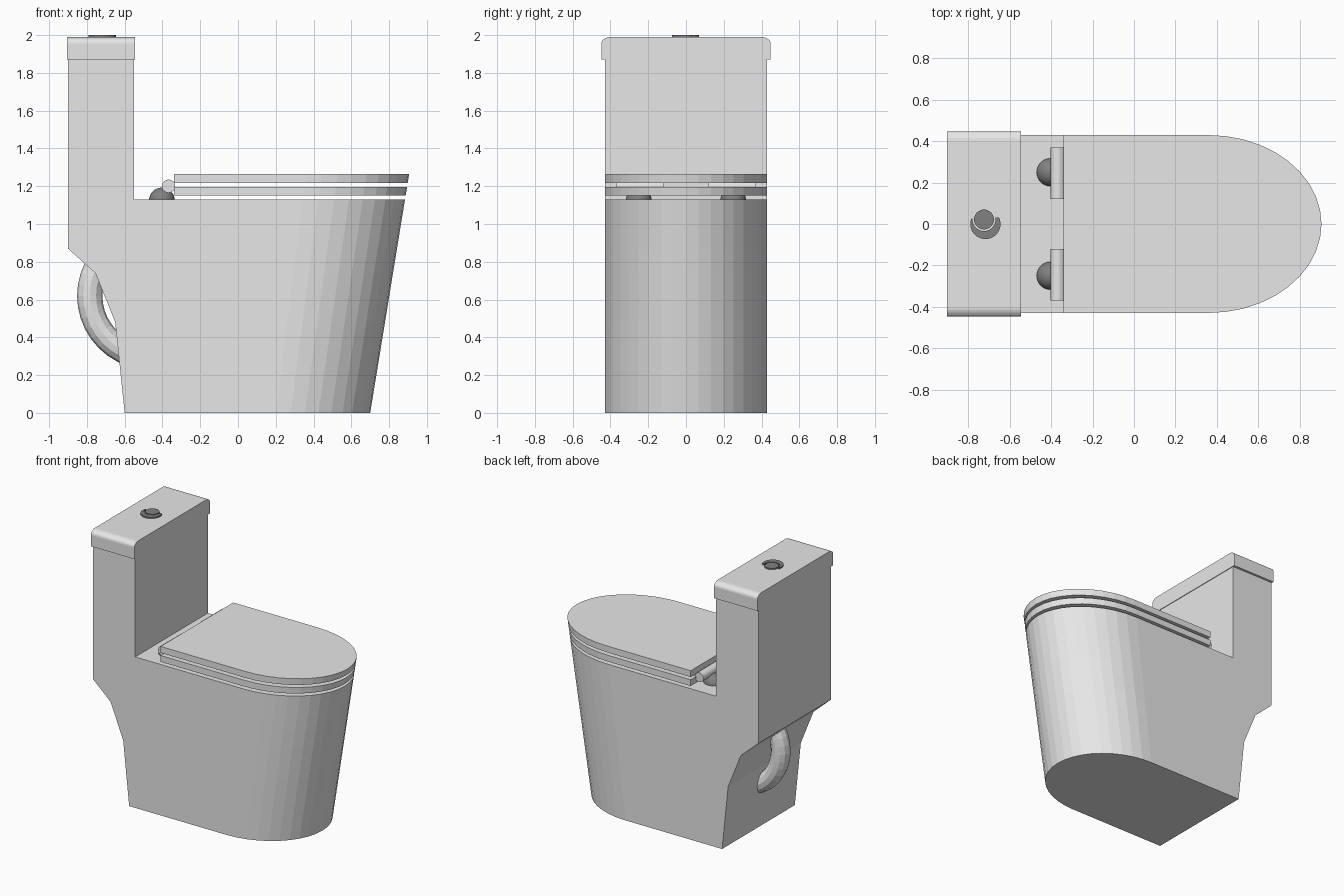
import bpy, bmesh
from math import sin, cos, pi, radians
from mathutils import Matrix, Vector

old = bpy.data.objects.get("Cube")
if old:
    bpy.data.objects.remove(old, do_unlink=True)


def material(name, value):
    m = bpy.data.materials.new(name)
    m.use_nodes = True
    colour = (value, value, value, 1)
    m.diffuse_color = colour
    m.node_tree.nodes["Principled BSDF"].inputs["Base Color"].default_value = colour
    return m


ceramic = material("white ceramic", 0.8)
metal = material("dark metal", 0.22)
HALF = 0.43          # half width of the body
TANK_FRONT = -0.55


def finish(name, bm, mat):
    bmesh.ops.recalc_face_normals(bm, faces=bm.faces)
    mesh = bpy.data.meshes.new(name)
    bm.to_mesh(mesh)
    bm.free()
    mesh.materials.append(mat)
    ob = bpy.data.objects.new(name, mesh)
    bpy.context.collection.objects.link(ob)
    return ob


def outline(z, back, mid=None):
    """Straight sides with a half-ellipse nose that leans forward with height."""
    tip = 0.70 + 0.163 * z
    start = 0.20 + 0.125 * z
    pts = [(back, -HALF)]
    if mid is not None:
        pts.append((mid, -HALF))
    n = 20
    for i in range(n + 1):
        a = -pi / 2 + pi * i / n
        pts.append((start + (tip - start) * cos(a), HALF * sin(a)))
    if mid is not None:
        pts.append((mid, HALF))
    pts.append((back, HALF))
    return [(x, y, z) for x, y in pts]


def loft(bm, rings):
    loops = [[bm.verts.new(p) for p in r] for r in rings]
    for a, b in zip(loops, loops[1:]):
        for i in range(len(a)):
            j = (i + 1) % len(a)
            bm.faces.new((a[i], a[j], b[j], b[i]))
    bm.faces.new(loops[0][::-1])
    return loops[-1]


def prism(name, rings, mat):
    bm = bmesh.new()
    bm.faces.new(loft(bm, rings))
    return finish(name, bm, mat)


# Pedestal and tank as one casting
bm = bmesh.new()
levels = [(0, -0.60), (0.48, -0.65), (0.74, -0.755), (0.87, -0.90), (1.13, -0.90)]
top = loft(bm, [outline(z, back, TANK_FRONT) for z, back in levels])
bm.faces.new(top[1:-1])
rear = bm.faces.new((top[0], top[1], top[-2], top[-1]))
bm.normal_update()
tank = bmesh.ops.extrude_discrete_faces(bm, faces=[rear])["faces"][0]
bmesh.ops.translate(bm, verts=tank.verts, vec=(0, 0, 0.74))
finish("pedestal_and_tank", bm, ceramic)

# Seat and cover
for name, low, high in (("seat", 1.15, 1.197), ("seat_cover", 1.217, 1.265)):
    prism(name, [outline(z, -0.34) for z in (low, high)], ceramic)

# Tank lid with rounded long edges
section = [(-0.448, 1.87), (0.448, 1.87)]
for side in (1, -1):
    arc = [(side * (0.40 + 0.048 * cos(a)), 1.955 + 0.035 * sin(a))
           for a in (radians(d) for d in range(0, 91, 18))]
    section += arc if side > 0 else arc[::-1]
prism("tank_lid", [[(x, y, z) for y, z in section] for x in (-0.905, -0.545)], ceramic)


# Two-part flush button
def arc(cx, cy, r, a0, a1, n):
    return [(cx + r * cos(radians(a0 + (a1 - a0) * i / n)),
             cy + r * sin(radians(a0 + (a1 - a0) * i / n))) for i in range(n + 1)]


disc = arc(-0.725, 0.022, 0.048, 0, 348.75, 31)
crescent = arc(-0.718, 0, 0.073, 160, 385, 24) + arc(-0.725, 0.022, 0.056, 370, 175, 24)
for name, shape in (("small_flush_button", disc), ("large_flush_button", crescent)):
    prism(name, [[(x, y, z) for x, y in shape] for z in (1.985, 2.0)], metal)

# Hinges: a barrel over a half-sunk dome on each side
for side, label in ((1, "left"), (-1, "right")):
    bm = bmesh.new()
    place = Matrix.Translation((-0.368, side * 0.245, 1.2)) @ Matrix.Rotation(pi / 2, 4, "X")
    bmesh.ops.create_cone(bm, cap_ends=True, segments=24, radius1=0.035, radius2=0.035,
                          depth=0.25, matrix=place)
    finish(label + "_hinge_barrel", bm, ceramic)

    bm = bmesh.new()
    bmesh.ops.create_uvsphere(bm, u_segments=32, v_segments=16, radius=0.068,
                              matrix=Matrix.Translation((-0.403, side * 0.25, 1.125)))
    bmesh.ops.bisect_plane(bm, geom=bm.verts[:] + bm.edges[:] + bm.faces[:],
                           plane_co=Vector((0, 0, 1.128)), plane_no=Vector((0, 0, 1)),
                           clear_inner=True)
    finish(label + "_hinge_dome", bm, metal)

# Drain pipe loop showing through the back
bpy.ops.mesh.primitive_torus_add(major_segments=40, minor_segments=12,
                                 major_radius=0.325, minor_radius=0.067,
                                 location=(-0.46, 0, 0.62), rotation=(pi / 2, 0, 0))
pipe = bpy.context.object
pipe.name = "drain_pipe"
pipe.data.materials.append(ceramic)
